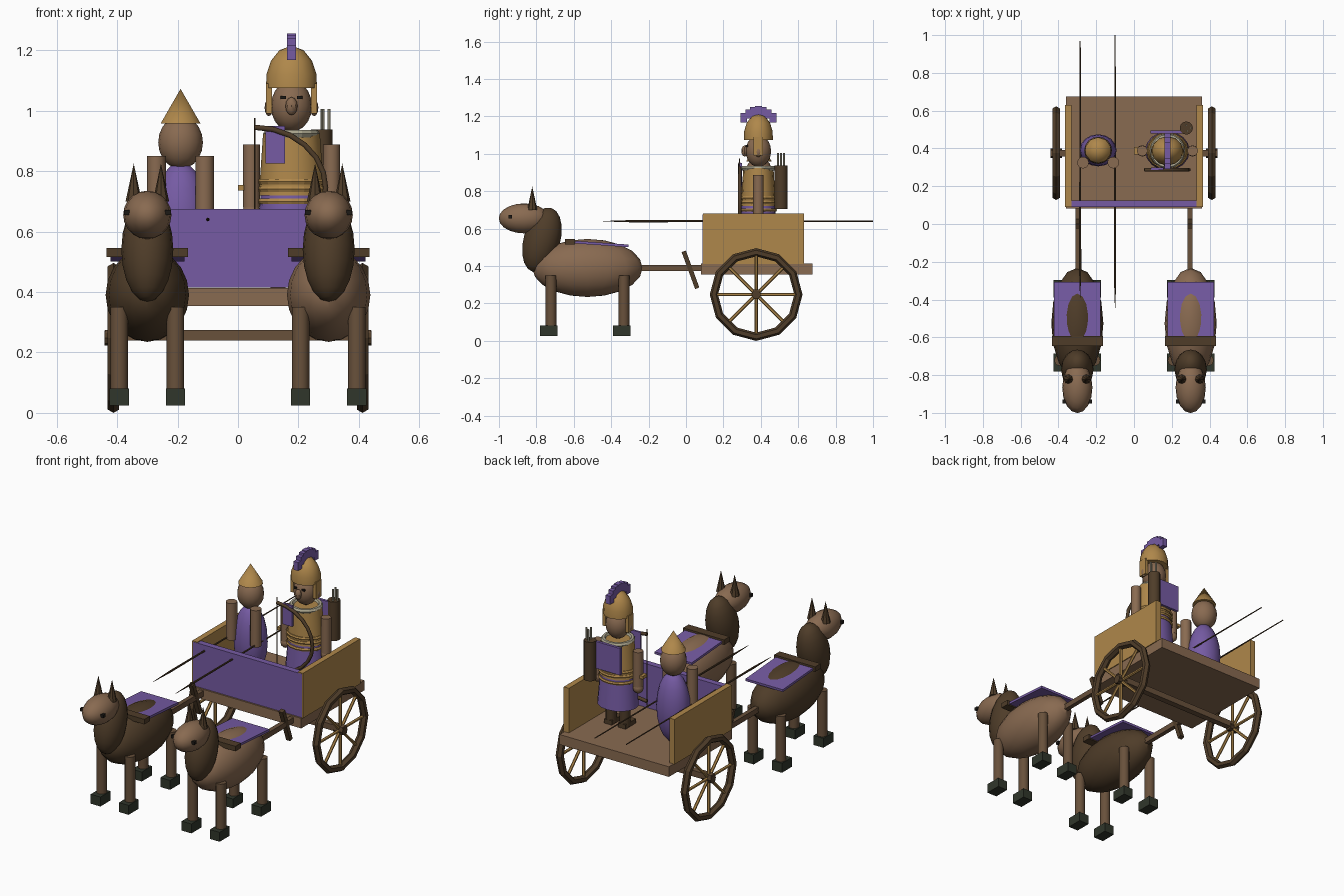
import bpy, bmesh, math
from mathutils import Vector, Matrix

if "Cube" in bpy.data.objects:
    bpy.data.objects.remove(bpy.data.objects["Cube"], do_unlink=True)


def material(name, r, g, b):
    m = bpy.data.materials.new(name)
    m.use_nodes = True
    m.diffuse_color = (r, g, b, 1)
    m.node_tree.nodes["Principled BSDF"].inputs["Base Color"].default_value = (r, g, b, 1)
    return m


TAN = material("tan brown", .25, .145, .082)
WOOD = material("wood brown", .14, .082, .044)
DARK = material("dark brown", .078, .046, .022)
OCHRE = material("ochre", .43, .245, .07)
PURPLE = material("purple", .18, .105, .37)
HOOF = material("hoof green black", .03, .037, .024)
PALE = material("pale linen", .42, .39, .28)
BLACK = material("black", .012, .01, .008)


def finish(name, bm, mat, loc=(0, 0, 0), rot=(0, 0, 0), smooth=True):
    me = bpy.data.meshes.new(name)
    bmesh.ops.recalc_face_normals(bm, faces=bm.faces)
    bm.to_mesh(me)
    bm.free()
    me.materials.append(mat)
    ob = bpy.data.objects.new(name, me)
    bpy.context.collection.objects.link(ob)
    ob.location, ob.rotation_euler = loc, rot
    if smooth:
        bpy.ops.object.select_all(action='DESELECT')
        ob.select_set(True)
        bpy.context.view_layer.objects.active = ob
        bpy.ops.object.shade_smooth_by_angle(angle=math.radians(40))
    return ob


def box(name, mat, loc, size, rot=(0, 0, 0)):
    bm = bmesh.new()
    bmesh.ops.create_cube(bm, size=1, matrix=Matrix.Diagonal((*size, 1)))
    return finish(name, bm, mat, loc, rot, False)


def ball(name, mat, loc, radii, rot=(0, 0, 0), seg=16, rings=10):
    bm = bmesh.new()
    bmesh.ops.create_uvsphere(bm, u_segments=seg, v_segments=rings, radius=1,
                              matrix=Matrix.Diagonal((*radii, 1)))
    return finish(name, bm, mat, loc, rot)


def rod(name, mat, a, b, r1, r2=None, seg=12, squash=1):
    """Round bar or cone from point a to point b."""
    a, b = Vector(a), Vector(b)
    bm = bmesh.new()
    bmesh.ops.create_cone(bm, cap_ends=True, segments=seg, radius1=r1,
                          radius2=r1 if r2 is None else r2, depth=(b - a).length,
                          matrix=Matrix.Diagonal((1, squash, 1, 1)))
    rot = (b - a).to_track_quat('Z', 'Y').to_euler() if abs((b - a).z) < .99 * (b - a).length else (0, 0, 0)
    return finish(name, bm, mat, (a + b) / 2, rot)


def ring(name, mat, loc, major, minor, rot=(0, 0, 0), seg=12, sides=6):
    """Torus around its local z axis."""
    bm = bmesh.new()
    grid = [[bm.verts.new(((major + minor * math.cos(v)) * math.cos(u),
                           (major + minor * math.cos(v)) * math.sin(u), minor * math.sin(v)))
             for v in [math.tau * j / sides for j in range(sides)]]
            for u in [math.tau * i / seg for i in range(seg)]]
    for i in range(seg):
        n = (i + 1) % seg
        for j in range(sides):
            k = (j + 1) % sides
            bm.faces.new((grid[i][j], grid[n][j], grid[n][k], grid[i][k]))
    return finish(name, bm, mat, loc, rot, False)


# Cart body
box("cart_floor", TAN, (0, .378, .384), (.72, .594, .06))
box("front_panel", PURPLE, (0, .107, .545), (.72, .036, .26))
AXLE_Y, AXLE_Z = .375, .248
box("axle", WOOD, (0, AXLE_Y, .257), (.88, .036, .036))
for side, tag in ((1, "left"), (-1, "right")):
    box(tag + "_panel", OCHRE, (side * .348, .36, .546), (.034, .54, .268))
    # Wheels
    wx = side * .412
    ring(tag + "_wheel_rim", DARK, (wx, AXLE_Y, AXLE_Z), .226, .022, (0, math.pi / 2, 0))
    rod(tag + "_hub", DARK, (wx - .03, AXLE_Y, AXLE_Z), (wx + .03, AXLE_Y, AXLE_Z), .025, seg=8)
    for i in range(8):
        a = math.tau * i / 8
        d = Vector((0, math.cos(a), math.sin(a)))
        c = Vector((wx, AXLE_Y, AXLE_Z))
        rod(f"{tag}_spoke_{i}", OCHRE, c + d * .015, c + d * .22, .009, seg=6)
    # Draw pole with slanted crossbar
    box(tag + "_pole", WOOD, (side * .297, -.085, .39), (.026, .37, .032))
    box(tag + "_pole_crossbar", DARK, (side * .297, .024, .38), (.027, .024, .21), (math.radians(20), 0, 0))


def horse(tag, x, coat):
    ball(tag + "_horse_body", coat, (x, -.527, .39), (.138, .295, .155))
    ball(tag + "_horse_neck", DARK, (x, -.77, .54), (.086, .098, .178), (math.radians(-16), 0, 0))
    ball(tag + "_horse_head", TAN, (x, -.866, .655), (.08, .135, .08))
    for s in (-1, 1):
        rod(tag + "_horse_ear", DARK, (x + s * .045, -.822, .70), (x + s * .045, -.822, .825), .027, 0, 8)
        box(tag + "_horse_eye", BLACK, (x + s * .068, -.94, .663), (.02, .02, .018))
        for end, y in (("front", -.722), ("hind", -.332)):
            rod(f"{tag}_horse_{end}_leg", WOOD, (x + s * .093, y, .07), (x + s * .093, y, .35), .029)
            box(f"{tag}_horse_{end}_hoof", HOOF, (x + s * .093, y - .011, .053), (.064, .094, .056))
    # Harness
    box(tag + "_blanket", PURPLE, (x, -.45, .518), (.245, .285, .014), (math.radians(-4), 0, 0))
    box(tag + "_yoke", DARK, (x, -.62, .53), (.27, .052, .03))


horse("left", .3, TAN)
horse("right", -.3, DARK)

# Driver
DX, DY = -.19, .39
ball("driver_robe", PURPLE, (DX, DY, .62), (.098, .085, .21))
ball("driver_head", TAN, (DX, DY, .895), (.074, .072, .088))
rod("driver_hat", OCHRE, (DX, DY, .958), (DX, DY, 1.072), .069, 0, 10)
for ax, sx, y0, y1 in ((-.27, -.285, -.39, .97), (-.11, -.1, -.445, 1.0)):
    rod("driver_arm", TAN, (ax, .325, .63), (ax, .325, .85), .031)
    rod("spear_shaft", DARK, (sx, y0 + .15, .64), (sx, y1, .64), .006, .003, 8)
    rod("spear_tip", DARK, (sx, y0 + .15, .64), (sx, y0, .64), .006, .001, 8)

# Soldier legs, skirt and armour
SX, SY = .177, .387
for s in (-1, 1):
    rod("soldier_leg", DARK, (SX + s * .045, SY, .42), (SX + s * .045, SY, .6), .03)
    box("soldier_foot", DARK, (SX + s * .045, SY - .02, .425), (.05, .1, .03))
    rod("soldier_arm", TAN, (SX + s * .133, SY, .68), (SX + s * .133, SY, .888), .028)
    ball("soldier_hand", TAN, (SX + s * .133, SY, .668), (.03, .03, .032), seg=10, rings=6)
    box("cheek_guard", OCHRE, (SX + s * .075, SY, 1.04), (.02, .05, .1))
    ball("soldier_ear", TAN, (SX + s * .075, SY, 1.01), (.014, .016, .028), seg=8, rings=6)
    box("soldier_eye", BLACK, (SX + s * .027, SY - .062, 1.043), (.018, .012, .01))
rod("skirt", PURPLE, (SX, SY, .54), (SX, SY, .74), .118, .1, 16, .88)
rod("cuirass", OCHRE, (SX, SY, .72), (SX, SY, .925), .108, .094, 16, .86)
for z in (.7, .74, .765):
    ring("belt", OCHRE, (SX, SY, z), .103, .01, seg=16).scale.y = .88
ring("collar", PALE, (SX, SY, .924), .08, .014, seg=16)
box("cape", PURPLE, (SX, SY + .1, .85), (.18, .016, .16))
box("chest_plate", PURPLE, (.123, .293, .888), (.064, .012, .124))
box("hilt", OCHRE, (.01, SY, .745), (.02, .04, .018))

# Soldier head, helmet and crest
ball("soldier_head", TAN, (SX, SY, 1.015), (.068, .068, .085))
ball("soldier_nose", TAN, (SX, SY - .073, 1.015), (.02, .018, .03), seg=8, rings=6)
bm = bmesh.new()
profile = [(.084, 1.075), (.083, 1.12), (.068, 1.165), (.04, 1.2), (0, 1.215)]
loop = [bm.verts.new((r, 0, z)) for r, z in profile]
edges = [bm.edges.new(p) for p in zip(loop, loop[1:])]
bmesh.ops.spin(bm, geom=loop + edges, axis=(0, 0, 1), cent=(0, 0, 0), angle=math.tau, steps=12)
bmesh.ops.remove_doubles(bm, verts=bm.verts, dist=.0005)
bmesh.ops.holes_fill(bm, edges=[e for e in bm.edges if e.is_boundary], sides=0)
finish("helmet", bm, OCHRE, (SX, SY, 0)).scale.y = .92
for i in range(-3, 4):
    box("crest_block", PURPLE, (SX, SY + i * .026, 1.23 - .0042 * i * i), (.03, .036, .05))

# Bow
curve = bpy.data.curves.new("bow", 'CURVE')
curve.dimensions, curve.bevel_depth, curve.bevel_resolution = '3D', .01, 1
spline = curve.splines.new('POLY')
spline.points.add(12)
for i, p in enumerate(spline.points):
    a = math.pi * (i / 12 - .5)
    p.co = (.055 + .235 * math.cos(a), .287, .745 + .2 * math.sin(a), 1)
curve.materials.append(DARK)
bpy.context.collection.objects.link(bpy.data.objects.new("bow", curve))
rod("bow_string", DARK, (.055, .287, .52), (.055, .287, .975), .003, seg=6)

# Quiver
QX, QY = .277, .508
rod("quiver", DARK, (QX, QY, .705), (QX, QY, .937), .035)
for dx, dy in ((0, .015), (.024, 0), (.005, -.016)):
    rod("arrow", PALE, (QX + dx, QY + dy, .9), (QX + dx, QY + dy, 1.005), .005, seg=6)
